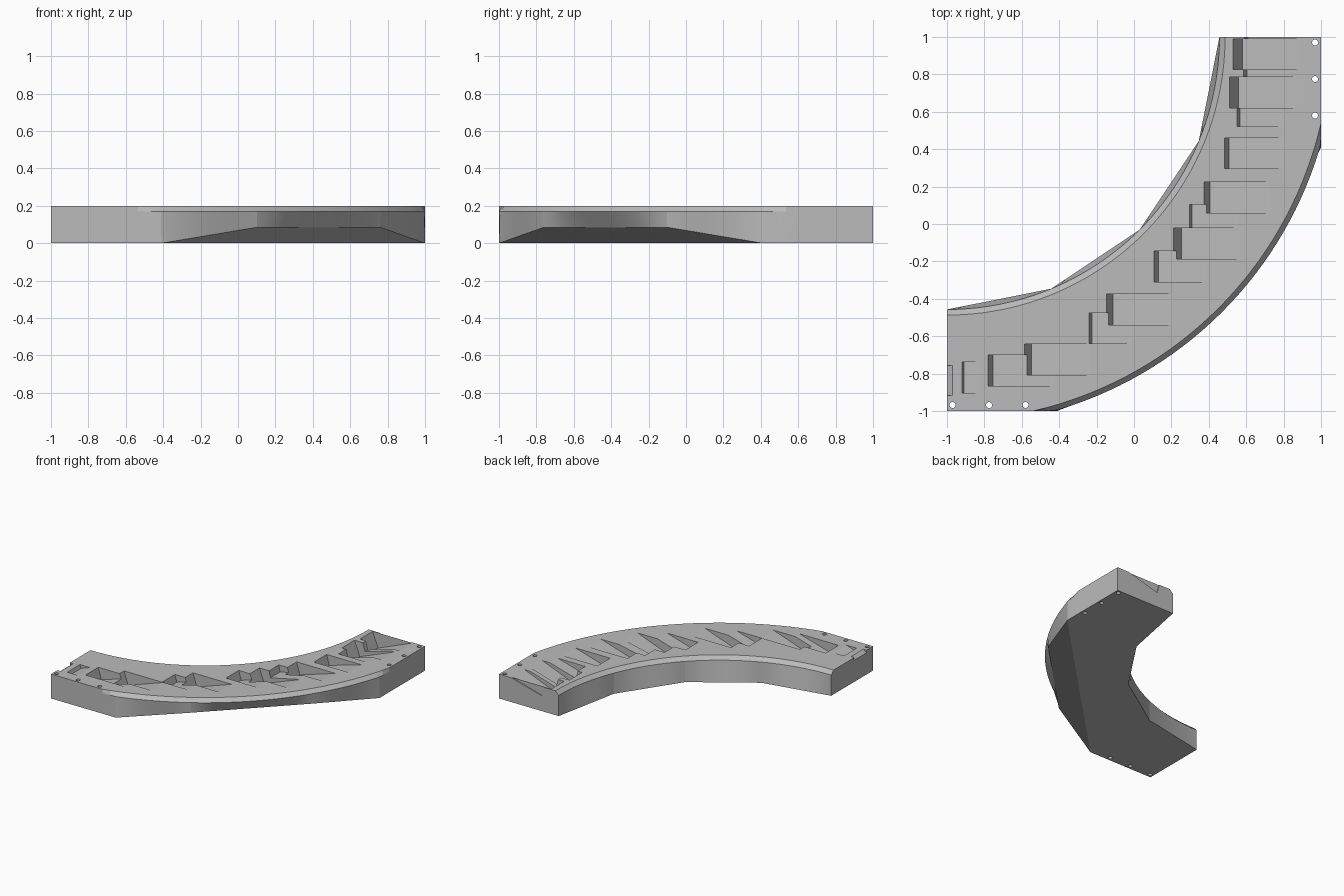
import bpy, bmesh, math
from mathutils import Vector, Matrix

if "Cube" in bpy.data.objects:
    bpy.data.objects.remove(bpy.data.objects["Cube"], do_unlink=True)

TOP, EDGE = 0.20, 0.17           # top face and lower rim of the chamfers
R_IN, R_OUT = 1.457, 2.08
START, RIDGE = Vector((2, 0.59)), Vector((1.76, 1.1))   # ends of the underside cut
RIDGE_Z = 0.085

grey = bpy.data.materials.new("plain_grey")
grey.use_nodes = True
grey.diffuse_color = (0.5, 0.5, 0.5, 1)
grey.node_tree.nodes["Principled BSDF"].inputs["Base Color"].default_value = (0.5, 0.5, 0.5, 1)


def make_object(name, bm):
    bmesh.ops.recalc_face_normals(bm, faces=bm.faces)
    mesh = bpy.data.meshes.new(name)
    bm.to_mesh(mesh)
    bm.free()
    mesh.materials.append(grey)
    obj = bpy.data.objects.new(name, mesh)
    bpy.context.collection.objects.link(obj)
    return obj


def angle_of(p):
    return math.degrees(math.atan2(p.y, p.x))


def section(deg):
    """Radius and height pairs of the slab's cross-section at one angle."""
    t = math.radians(deg)
    u = min(deg, 90 - deg)
    ur = math.radians(u)
    across = math.cos(math.pi / 4 - ur)
    box = 2 / math.cos(ur)
    half = math.radians(11.25)
    local = math.radians(deg % 22.5) - half
    inner_bottom = R_IN * math.cos(half) / math.cos(local)
    outer_bottom = min(box, (START.x + START.y) / math.sqrt(2) / across)
    # sloping underside: rises from the corner to a straight ridge
    if u <= angle_of(START) + 1e-4:
        mid, z = outer_bottom, 0
    elif u < angle_of(RIDGE):
        d = RIDGE - START
        s = ((START.y * math.cos(ur) - START.x * math.sin(ur))
             / (d.x * math.sin(ur) - d.y * math.cos(ur)))
        mid, z = (START + s * d).length, s * RIDGE_Z
    else:
        mid, z = (RIDGE.x + RIDGE.y) / math.sqrt(2) / across, RIDGE_Z
    ring = [(inner_bottom, 0), (R_IN, EDGE), (R_IN + 0.03, TOP),
            (min(box, R_OUT - 0.028), TOP), (min(box, R_OUT), EDGE),
            (mid, z), (outer_bottom, 0)]
    return [(r * math.cos(t) - 1, 1 - r * math.sin(t), h) for r, h in ring]


# curved slab swept through a quarter turn
angles = {i * 1.875 for i in range(49)}
for a in (math.degrees(math.acos(2 / (R_OUT - 0.028))), angle_of(START), angle_of(RIDGE)):
    angles |= {a, 90 - a}
bm = bmesh.new()
rings = [[bm.verts.new(p) for p in section(a)] for a in sorted(angles)]
for a, b in zip(rings, rings[1:]):
    for i in range(len(a)):
        j = (i + 1) % len(a)
        bm.faces.new((a[i], a[j], b[j], b[i]))
bm.faces.new(rings[0])
bm.faces.new(rings[-1])
bmesh.ops.remove_doubles(bm, verts=bm.verts, dist=1e-4)
slab = make_object("curved_slab", bm)


def cut(bm):
    cutter = make_object("cutter", bm)
    cutter.hide_render = True
    mod = slab.modifiers.new("cut", 'BOOLEAN')
    mod.operation, mod.solver, mod.object = 'DIFFERENCE', 'EXACT', cutter
    bpy.context.view_layer.objects.active = slab
    bpy.ops.object.modifier_apply(modifier=mod.name)
    bpy.data.objects.remove(cutter, do_unlink=True)


def pocket(x0, steep, x1, y0, width=0.165):
    """Wedge pocket: a steep wall square to a long ramp rising towards +x."""
    depth = math.sqrt(steep * (x1 - x0 - steep))
    profile = [(x0, TOP), (x0 + steep, TOP - depth), (x1, TOP), (x1, 0.3), (x0, 0.3)]
    bm = bmesh.new()
    face = bm.faces.new([bm.verts.new((x, y0, z)) for x, z in profile])
    out = bmesh.ops.extrude_face_region(bm, geom=[face])
    moved = [v for v in out["geom"] if isinstance(v, bmesh.types.BMVert)]
    bmesh.ops.translate(bm, verts=moved, vec=(0, width, 0))
    cut(bm)


# deep pockets: left edge, wall run, right edge, front edge
for p in [(0.53, 0.05, 0.89, 0.825), (0.51, 0.048, 0.87, 0.62),
          (0.375, 0.03, 0.73, 0.06), (0.21, 0.043, 0.57, -0.186),
          (-0.147, 0.036, 0.207, -0.54), (-0.586, 0.037, -0.23, -0.807),
          (-0.78, 0.026, -0.424, -0.865)]:
    pocket(*p)

# shallow pockets
for p in [(0.59, 0.02, 0.89, 0.992), (0.585, 0.02, 0.84, 0.72, 0.12),
          (0.55, 0.018, 0.8, 0.52, 0.13), (0.483, 0.024, 0.8, 0.296),
          (0.297, 0.012, 0.56, -0.06), (0.108, 0.022, 0.39, -0.31),
          (-0.241, 0.017, -0.01, -0.64), (-0.92, 0.01, -0.825, -0.903),
          (-1.25, 0.1, -0.97, -0.916, 0.16)]:
    pocket(*p)

# through holes along both straight edges
for d in (0.03, 0.225, 0.42):
    for x, y in ((0.968, 1 - d), (d - 1, -0.968)):
        bm = bmesh.new()
        bmesh.ops.create_cone(bm, cap_ends=True, segments=20, radius1=0.016,
                              radius2=0.016, depth=0.6, matrix=Matrix.Translation((x, y, 0.1)))
        cut(bm)

# smooth walls with crisp edges
bpy.ops.object.select_all(action='DESELECT')
slab.select_set(True)
bpy.context.view_layer.objects.active = slab
bpy.ops.object.shade_smooth_by_angle(angle=math.radians(10))
